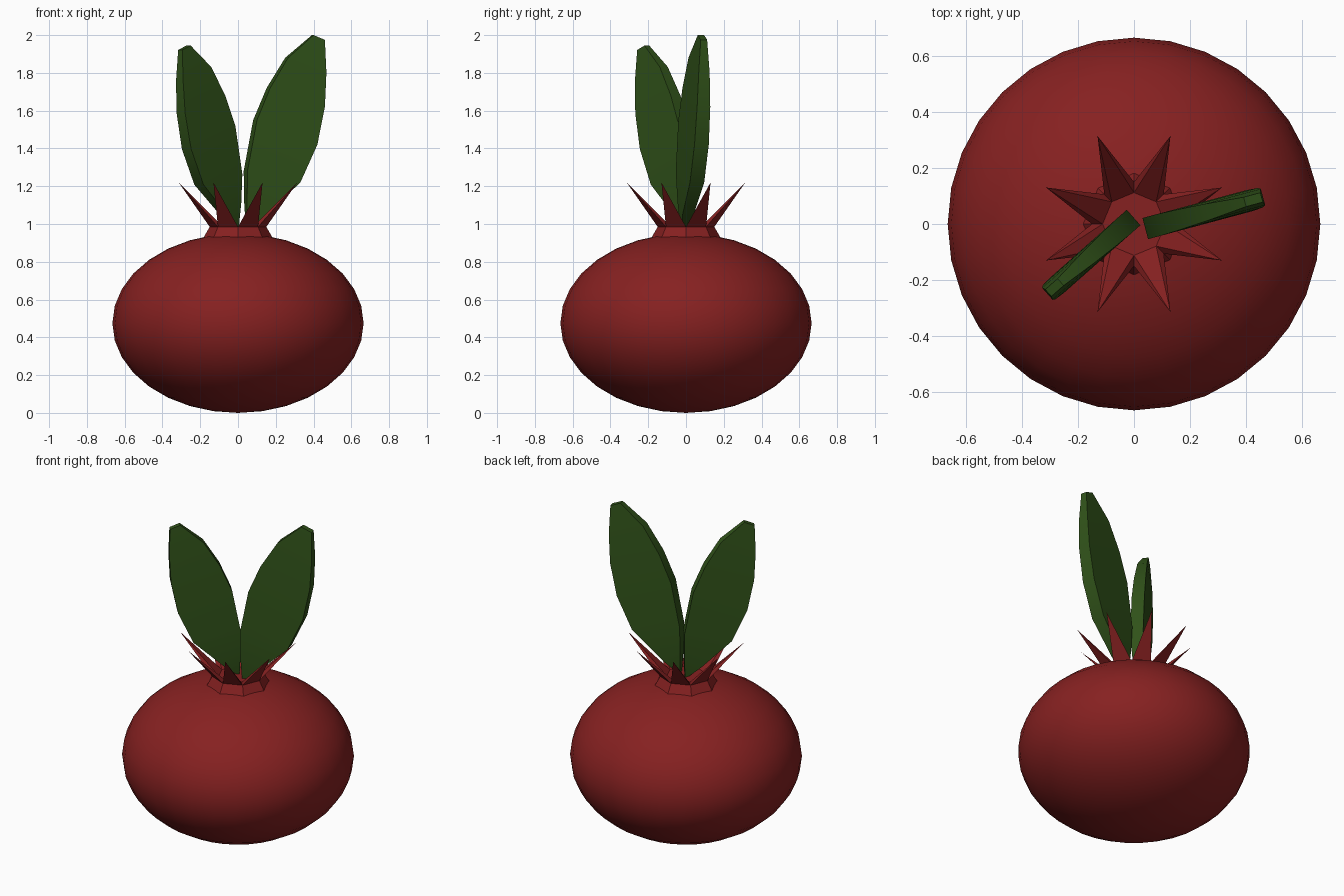
import bpy, bmesh
from math import cos, sin, pi, radians

if "Cube" in bpy.data.objects:
    bpy.data.objects.remove(bpy.data.objects["Cube"])

def material(name, rgb):
    m = bpy.data.materials.new(name)
    m.diffuse_color = (*rgb, 1)
    m.use_nodes = True
    m.node_tree.nodes["Principled BSDF"].inputs["Base Color"].default_value = m.diffuse_color
    return m

RED = material("red_skin", (0.24, 0.015, 0.015))
GREEN = material("leaf_green", (0.03, 0.085, 0.01))

def finish(name, bm, mat, smooth):
    bmesh.ops.recalc_face_normals(bm, faces=bm.faces)
    me = bpy.data.meshes.new(name)
    bm.to_mesh(me)
    bm.free()
    me.materials.append(mat)
    ob = bpy.data.objects.new(name, me)
    bpy.context.collection.objects.link(ob)
    if smooth:
        bpy.ops.object.select_all(action='DESELECT')
        ob.select_set(True)
        bpy.context.view_layer.objects.active = ob
        bpy.ops.object.shade_smooth_by_angle(angle=radians(30))
    return ob

# Squashed round fruit body
bm = bmesh.new()
bmesh.ops.create_uvsphere(bm, u_segments=32, v_segments=16, radius=1)
for v in bm.verts:
    v.co = (v.co.x * 0.665, v.co.y * 0.665, 0.475 + v.co.z * 0.475)
finish("fruit_body", bm, RED, True)

# Octagonal neck with a crown of eight outward-leaning spikes
bm = bmesh.new()
def ring(r, z):
    return [bm.verts.new((r * cos(i * pi / 4), r * sin(i * pi / 4), z)) for i in range(8)]
base, outer, inner = ring(0.187, 0.92), ring(0.15, 0.985), ring(0.112, 0.985)
bm.faces.new(base)
bm.faces.new(inner)
for i in range(8):
    j = (i + 1) % 8
    a = (i + 0.5) * pi / 4
    bm.faces.new((base[i], base[j], outer[j], outer[i]))
    tip = bm.verts.new((0.34 * cos(a), 0.34 * sin(a), 1.22))
    loop = (outer[i], outer[j], inner[j], inner[i])
    for k in range(4):
        bm.faces.new((loop[k], loop[(k + 1) % 4], tip))
finish("crown", bm, RED, False)

# Leaf rows: left edge (u, z), right edge (u, z), thickness
ROWS = [((0.0, -0.02), (0.03, -0.01), 0.03),
        ((-0.005, 0.12), (0.10, 0.05), 0.06),
        ((-0.005, 0.28), (0.285, 0.22), 0.078),
        ((0.047, 0.55), (0.378, 0.42), 0.078),
        ((0.12, 0.72), (0.42, 0.62), 0.072),
        ((0.22, 0.88), (0.43, 0.80), 0.06),
        ((0.363, 1.0), (0.425, 0.975), 0.035)]

def leaf(name, origin, angle, scale):
    bm = bmesh.new()
    ca, sa = cos(radians(angle)), sin(radians(angle))
    rows = []
    for left, right, t in ROWS:
        row = []
        for (u, z), n in ((left, -t / 2), (right, -t / 2), (right, t / 2), (left, t / 2)):
            row.append(bm.verts.new((origin[0] + scale * (u * ca - n * sa),
                                     origin[1] + scale * (u * sa + n * ca),
                                     origin[2] + scale * z)))
        rows.append(row)
    for a, b in zip(rows, rows[1:]):
        for k in range(4):
            m = (k + 1) % 4
            bm.faces.new((a[k], a[m], b[m], b[k]))
    bm.faces.new(rows[0])
    bm.faces.new(rows[-1])
    finish(name, bm, GREEN, True)

leaf("large_leaf", (0.045, -0.015, 1.0), 15, 1.0)
leaf("small_leaf", (-0.005, 0.02, 1.0), 221.5, 0.945)
